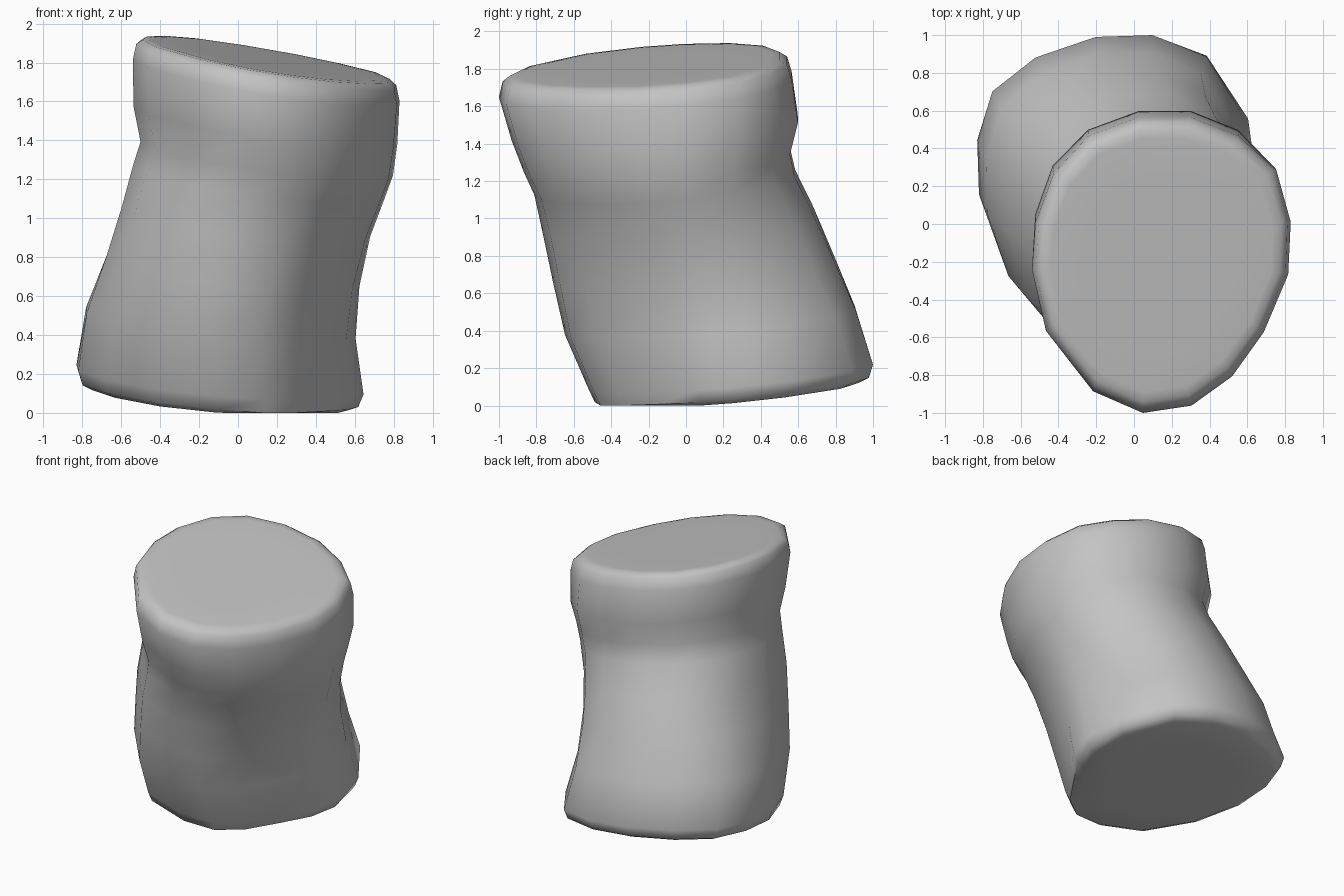
import bpy, bmesh, math

if "Cube" in bpy.data.objects:
    bpy.data.objects.remove(bpy.data.objects["Cube"])

# Outlines of the lower and upper ends, walked counter-clockwise from the right
LOW = [(.65, .25), (.61, .55), (.39, .89), (.10, 1.0), (-.20, .99), (-.52, .88),
       (-.75, .70), (-.83, .44), (-.82, .15), (-.69, -.17), (-.43, -.45),
       (-.10, -.53), (.14, -.50), (.31, -.37), (.46, -.15), (.59, .05)]
HIGH = [(.83, .05), (.75, .33), (.55, .50), (.30, .60), (.02, .60), (-.24, .50),
        (-.42, .30), (-.52, .03), (-.54, -.22), (-.47, -.55), (-.22, -.88),
        (.04, -1.0), (.30, -.96), (.52, -.80), (.69, -.56), (.82, -.24)]

# Cross-sections: centre height, left, right, front, back, inset scale
RINGS = [(.067, -.83, .64, -.51, 1.0, .60),
         (.068, -.83, .64, -.51, 1.0, .90),
         (.090, -.83, .64, -.51, 1.0, .97),
         (.160, -.83, .645, -.52, 1.0, 1),
         (.450, -.78, .605, -.645, .91, 1),
         (.720, -.67, .63, -.70, .80, 1),
         (.980, -.58, .69, -.75, .69, 1),
         (1.18, -.53, .76, -.80, .59, 1),
         (1.30, -.495, .80, -.86, .56, 1),
         (1.47, -.535, .82, -.93, .60, 1),
         (1.70, -.54, .83, -1.0, .565, 1),
         (1.78, -.54, .83, -1.0, .56, .975),
         (1.808, -.54, .83, -1.0, .56, .925),
         (1.812, -.54, .83, -1.0, .56, .86),
         (1.812, -.54, .83, -1.0, .56, .60)]


def fit(values, lo, hi):
    """Stretch values so they run from lo to hi."""
    a, b = min(values), max(values)
    return [lo + (v - a) * (hi - lo) / (b - a) for v in values]


def ring_points(zc, left, right, front, back, scale):
    """Tilted cross-section blended between the two end outlines."""
    h = min(max((zc - .07) / 1.73, 0), 1)
    t = h ** 1.3
    xs = fit([p[0] * (1 - t) + q[0] * t for p, q in zip(LOW, HIGH)], left, right)
    ys = fit([p[1] * (1 - t) + q[1] * t for p, q in zip(LOW, HIGH)], front, back)
    cx, cy = (left + right) / 2, (front + back) / 2
    tilt_x, tilt_y = -.085 - .09 * h, .10 - .015 * h
    bulge = math.exp(-((zc - .95) / .35) ** 2)
    points = []
    for x, y in zip(xs, ys):
        dx, dy = (x - cx) * scale, (y - cy) * scale
        z = max(0, zc + tilt_x * dx + tilt_y * dy)
        # Swelling at the front left, slight hollow at the back right
        d = -.707 * (dx + dy) / math.hypot(dx, dy)
        push = .707 * bulge * d ** 4 * (.07 if d > 0 else .035)
        points.append((cx + dx - push, cy + dy - push, z))
    return points


# Leaning body with soft rims and flat slanted ends
bm = bmesh.new()
loops = [[bm.verts.new(p) for p in ring_points(*r)] for r in RINGS]
n = len(LOW)
for a, b in zip(loops, loops[1:]):
    for i in range(n):
        j = (i + 1) % n
        bm.faces.new((a[i], a[j], b[j], b[i]))
bm.faces.new(loops[0][::-1])
bm.faces.new(loops[-1])
bmesh.ops.recalc_face_normals(bm, faces=bm.faces)

mesh = bpy.data.meshes.new("body")
bm.to_mesh(mesh)
bm.free()
body = bpy.data.objects.new("body", mesh)
bpy.context.collection.objects.link(body)

# Plain grey surface
grey = bpy.data.materials.new("grey")
grey.diffuse_color = (.55, .55, .55, 1)
grey.use_nodes = True
grey.node_tree.nodes["Principled BSDF"].inputs["Base Color"].default_value = grey.diffuse_color
mesh.materials.append(grey)

bpy.context.view_layer.objects.active = body
body.select_set(True)
bpy.ops.object.shade_smooth_by_angle(angle=0.9)
